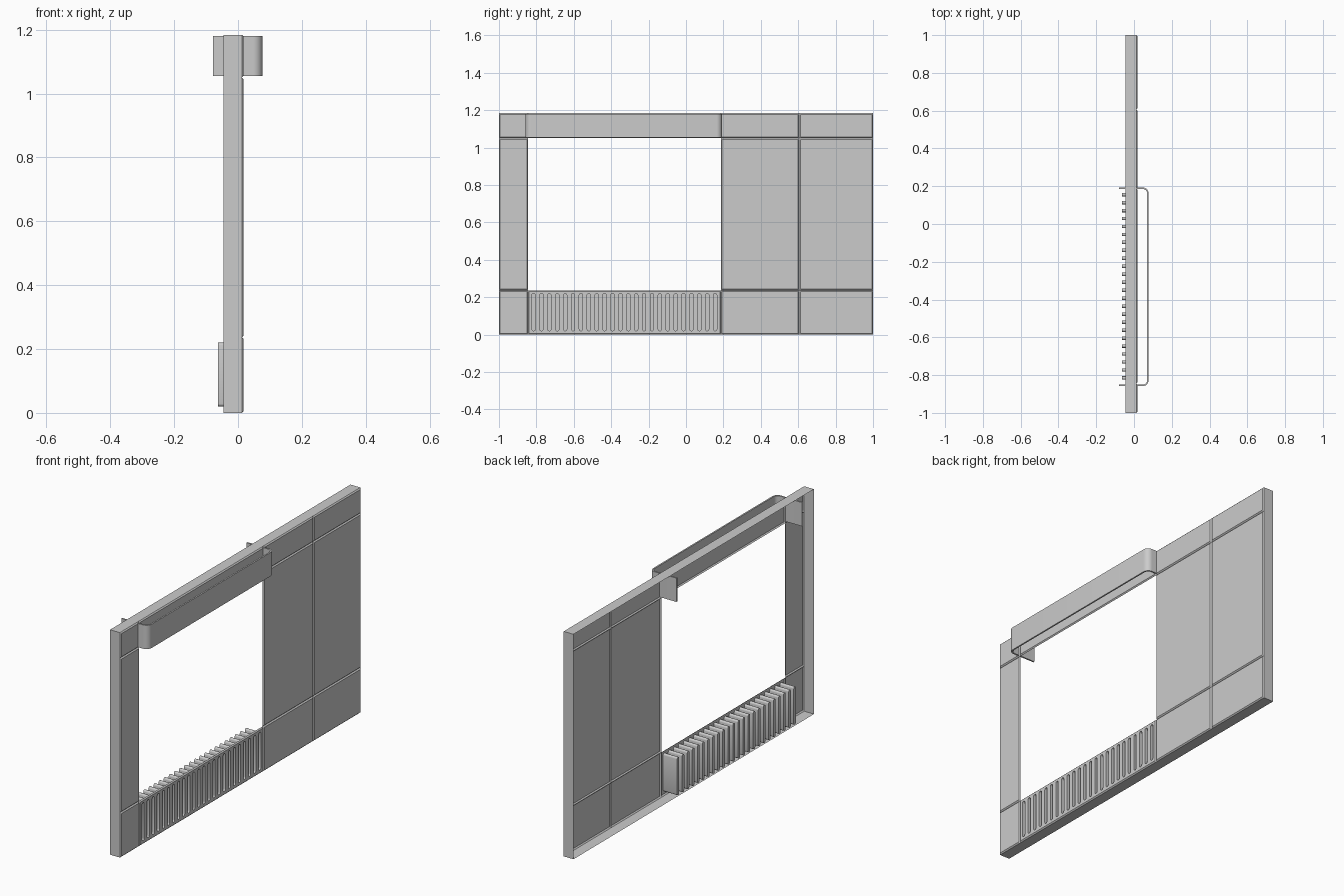
import bpy, bmesh, math
from mathutils import Vector

if "Cube" in bpy.data.objects:
    bpy.data.objects.remove(bpy.data.objects["Cube"])

H = 1.184                      # panel height
FACE, BACK = 0.018, -0.045     # outer skin and rear edge of the flanges
W, D = 0.006, 0.006            # groove half width and depth
Y0, Y1 = -0.845, 0.187         # opening sides
Z0, Z1 = 0.237, 1.05           # opening bottom and top
SLOTS, PITCH, SW = 24, 0.0422, 0.018
FIRST = -0.815


def finish(bm, name, smooth=False):
    me = bpy.data.meshes.new(name)
    bm.to_mesh(me)
    bm.free()
    ob = bpy.data.objects.new(name, me)
    bpy.context.collection.objects.link(ob)
    if smooth:
        bpy.ops.object.select_all(action='DESELECT')
        ob.select_set(True)
        bpy.context.view_layer.objects.active = ob
        bpy.ops.object.shade_smooth_by_angle(angle=math.radians(35))
    return ob


def lines(lo, hi, grooves):
    """Grid positions as (coordinate, sunk) pairs."""
    out = [(lo, True), (lo + W, False)]
    for g in grooves:
        out += [(g - W, False), (g, True), (g + W, False)]
    return out + [(hi - W, False), (hi, True)]


def slot_outline(y):
    """Upright slot with rounded ends, as (y, z) points."""
    r, n = SW / 2, 6
    top = [(y + r * math.cos(math.pi * i / n), 0.22 - r + r * math.sin(math.pi * i / n)) for i in range(n + 1)]
    bot = [(y - r * math.cos(math.pi * i / n), 0.02 + r - r * math.sin(math.pi * i / n)) for i in range(n + 1)]
    return top + bot


def loop(bm, pts, x):
    vs = [bm.verts.new((x, y, z)) for y, z in pts]
    return vs, [bm.edges.new((vs[i], vs[(i + 1) % len(vs)])) for i in range(len(vs))]


# Panel skin: grooved sheet with the window left out
bm = bmesh.new()
ys, zs = lines(-1, 1, [Y0, Y1, 0.605]), lines(0, H, [Z0, Z1])
grid = [[bm.verts.new((FACE - (D if a or b else 0), y, z)) for z, b in zs] for y, a in ys]
for i in range(len(ys) - 1):
    for j in range(len(zs) - 1):
        y, z = (ys[i][0] + ys[i + 1][0]) / 2, (zs[j][0] + zs[j + 1][0]) / 2
        inside = Y0 < y < Y1
        window = inside and Z0 < z < Z1
        grille = Y0 + W < y < Y1 - W and W < z < Z0 - W
        if not window and not grille:
            bm.faces.new((grid[i][j], grid[i + 1][j], grid[i + 1][j + 1], grid[i][j + 1]))
bmesh.ops.delete(bm, geom=[v for v in bm.verts if not v.link_faces], context='VERTS')

# Flanges folded back around the outside
rim = [e for e in bm.edges if e.is_boundary and (
    all(abs(abs(v.co.y) - 1) < 1e-4 for v in e.verts)
    or all(v.co.z < 1e-4 for v in e.verts)
    or all(v.co.z > H - 1e-4 for v in e.verts))]
ext = bmesh.ops.extrude_edge_only(bm, edges=rim)
for v in ext['geom']:
    if isinstance(v, bmesh.types.BMVert):
        v.co.x = BACK
bmesh.ops.recalc_face_normals(bm, faces=bm.faces)
if sum(f.normal.x * f.calc_area() for f in bm.faces) < 0:
    bmesh.ops.reverse_faces(bm, faces=bm.faces)
finish(bm, "wall_panel")

# Grille face with slot openings
centres = [FIRST + PITCH * i for i in range(SLOTS)]
bm = bmesh.new()
edges = loop(bm, [(Y0 + W, W), (Y1 - W, W), (Y1 - W, Z0 - W), (Y0 + W, Z0 - W)], FACE)[1]
for y in centres:
    edges += loop(bm, slot_outline(y), FACE)[1]
bmesh.ops.triangle_fill(bm, use_beauty=True, edges=edges, normal=Vector((1, 0, 0)))
for f in bm.faces:
    if f.normal.x < 0:
        f.normal_flip()
finish(bm, "grille_face")

# Deep closed pockets behind the slots
bm = bmesh.new()
for y in centres:
    pts = slot_outline(y)
    a, b = loop(bm, pts, FACE)[0], loop(bm, pts, -0.063)[0]
    n = len(pts)
    for i in range(n):
        k = (i + 1) % n
        bm.faces.new((a[i], b[i], b[k], a[k]))
    bm.faces.new(b)
finish(bm, "grille_pockets", True)

# Wrap-around top rail: rounded U band
def u_path(inset):
    r, n, x = 0.03 - inset, 8, 0.077 - inset
    lo, hi = -0.858 + inset, 0.193 - inset
    p = [(-0.079, lo)]
    p += [(x - r + r * math.sin(t), lo + r - r * math.cos(t)) for t in [math.pi / 2 * i / n for i in range(n + 1)]]
    p += [(x - r + r * math.cos(t), hi - r + r * math.sin(t)) for t in [math.pi / 2 * i / n for i in range(n + 1)]]
    return p + [(-0.079, hi)]


bm = bmesh.new()
o, q = u_path(0), u_path(0.008)
for i in range(len(o) - 1):
    bm.faces.new([bm.verts.new((x, y, 1.055)) for x, y in (o[i], o[i + 1], q[i + 1], q[i])])
bmesh.ops.remove_doubles(bm, verts=bm.verts, dist=1e-5)
ext = bmesh.ops.extrude_face_region(bm, geom=bm.faces[:], use_keep_orig=True)
bmesh.ops.translate(bm, vec=(0, 0, 0.125), verts=[v for v in ext['geom'] if isinstance(v, bmesh.types.BMVert)])
bmesh.ops.recalc_face_normals(bm, faces=bm.faces)
finish(bm, "top_rail", True)
